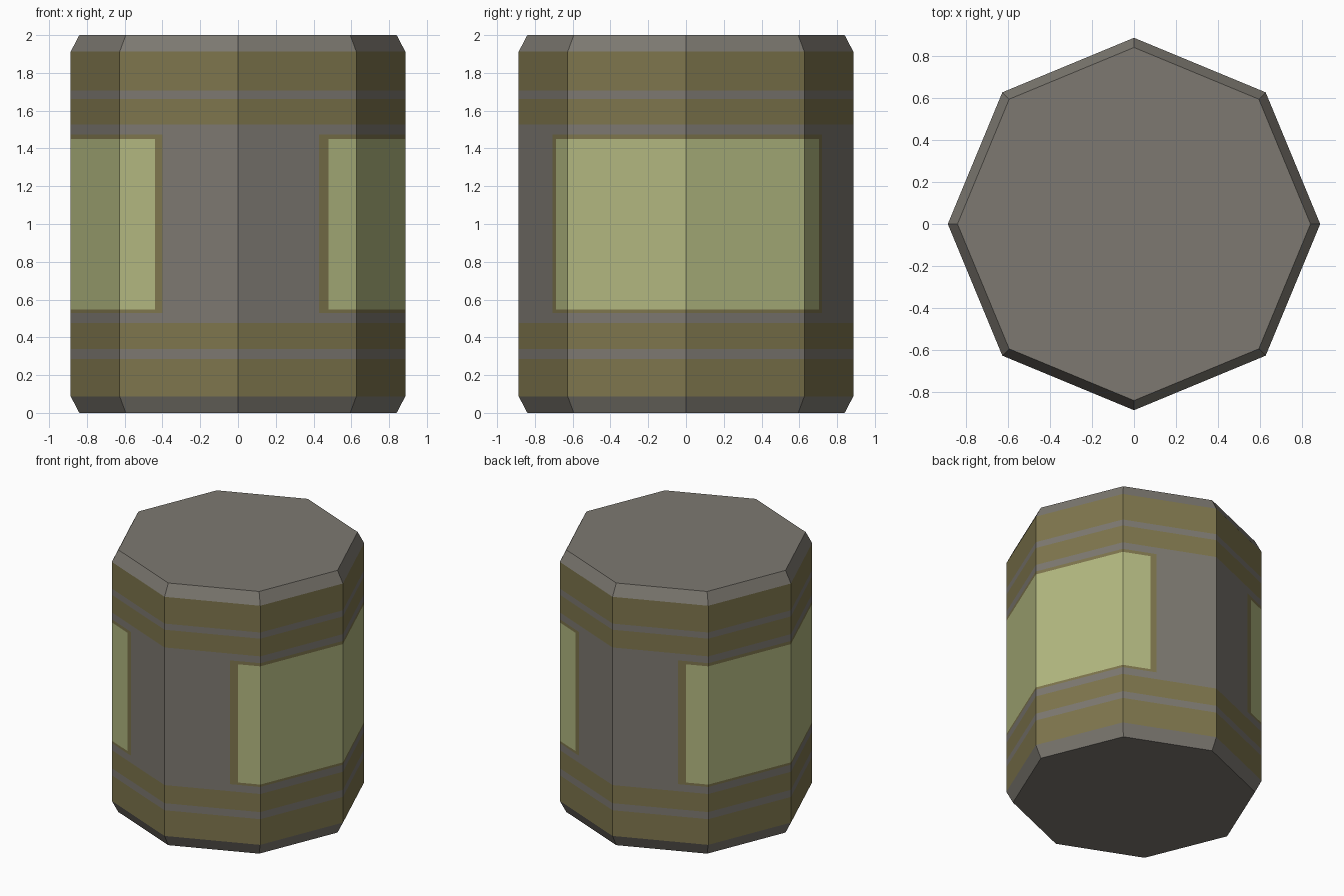
import bpy, bmesh, math

if "Cube" in bpy.data.objects:
    bpy.data.objects.remove(bpy.data.objects["Cube"])


def material(name, rgb):
    m = bpy.data.materials.new(name)
    m.diffuse_color = (*rgb, 1.0)
    m.use_nodes = True
    m.node_tree.nodes["Principled BSDF"].inputs["Base Color"].default_value = m.diffuse_color
    return m


GREY, OLIVE, GREEN = 0, 1, 2
mats = [material("warm grey metal", (0.205, 0.191, 0.165)),
        material("olive band", (0.209, 0.181, 0.074)),
        material("pale green label", (0.445, 0.479, 0.216))]

# Eight-sided barrel body with chamfered rims
bm = bmesh.new()
rings = []
for r, z in [(0.84, 0), (0.886, 0.088), (0.886, 1.912), (0.84, 2)]:
    rings.append([bm.verts.new((r * math.cos(i * math.pi / 4),
                                r * math.sin(i * math.pi / 4), z)) for i in range(8)])
for a, b in zip(rings, rings[1:]):
    for i in range(8):
        j = (i + 1) % 8
        bm.faces.new((a[i], a[j], b[j], b[i]))
bm.faces.new(rings[0][::-1])
bm.faces.new(rings[-1])


def cut(test, co, no):
    """Slice the faces whose centre passes the test."""
    faces = [f for f in bm.faces if test(f.calc_center_median())]
    geom = set(faces)
    for f in faces:
        geom.update(f.edges)
        geom.update(f.verts)
    bmesh.ops.bisect_plane(bm, geom=list(geom), plane_co=co, plane_no=no, dist=1e-5)


# Horizontal cuts for stripes and label edges
BANDS = [(0.088, 0.284), (0.338, 0.476), (1.526, 1.661), (1.708, 1.912)]
BORDER_Z, LABEL_Z = (0.530, 1.474), (0.548, 1.450)
for z in [z for pair in BANDS + [BORDER_Z, LABEL_Z] for z in pair]:
    cut(lambda c: 0.088 < c.z < 1.912, (0, 0, z), (0, 0, 1))

# Vertical label edges: the pattern repeats when turned half way round
for s in (-1, 1):
    for x in (-0.44, -0.40, 0.43, 0.48):
        cut(lambda c: c.y * s < 0 and BORDER_Z[0] < c.z < BORDER_Z[1],
            (x * s, 0, 0), (1, 0, 0))

# Colour by height and position
for f in bm.faces:
    c = f.calc_center_median()
    s = 1 if c.y < 0 else -1
    x = c.x * s
    f.material_index = GREY
    if any(a < c.z < b for a, b in BANDS):
        f.material_index = OLIVE
    elif BORDER_Z[0] < c.z < BORDER_Z[1] and (x < -0.40 or x > 0.43):
        inside = LABEL_Z[0] < c.z < LABEL_Z[1] and (x < -0.44 or x > 0.48)
        f.material_index = GREEN if inside else OLIVE

bmesh.ops.recalc_face_normals(bm, faces=bm.faces)
mesh = bpy.data.meshes.new("barrel")
bm.to_mesh(mesh)
bm.free()
for m in mats:
    mesh.materials.append(m)
bpy.context.collection.objects.link(bpy.data.objects.new("barrel", mesh))
